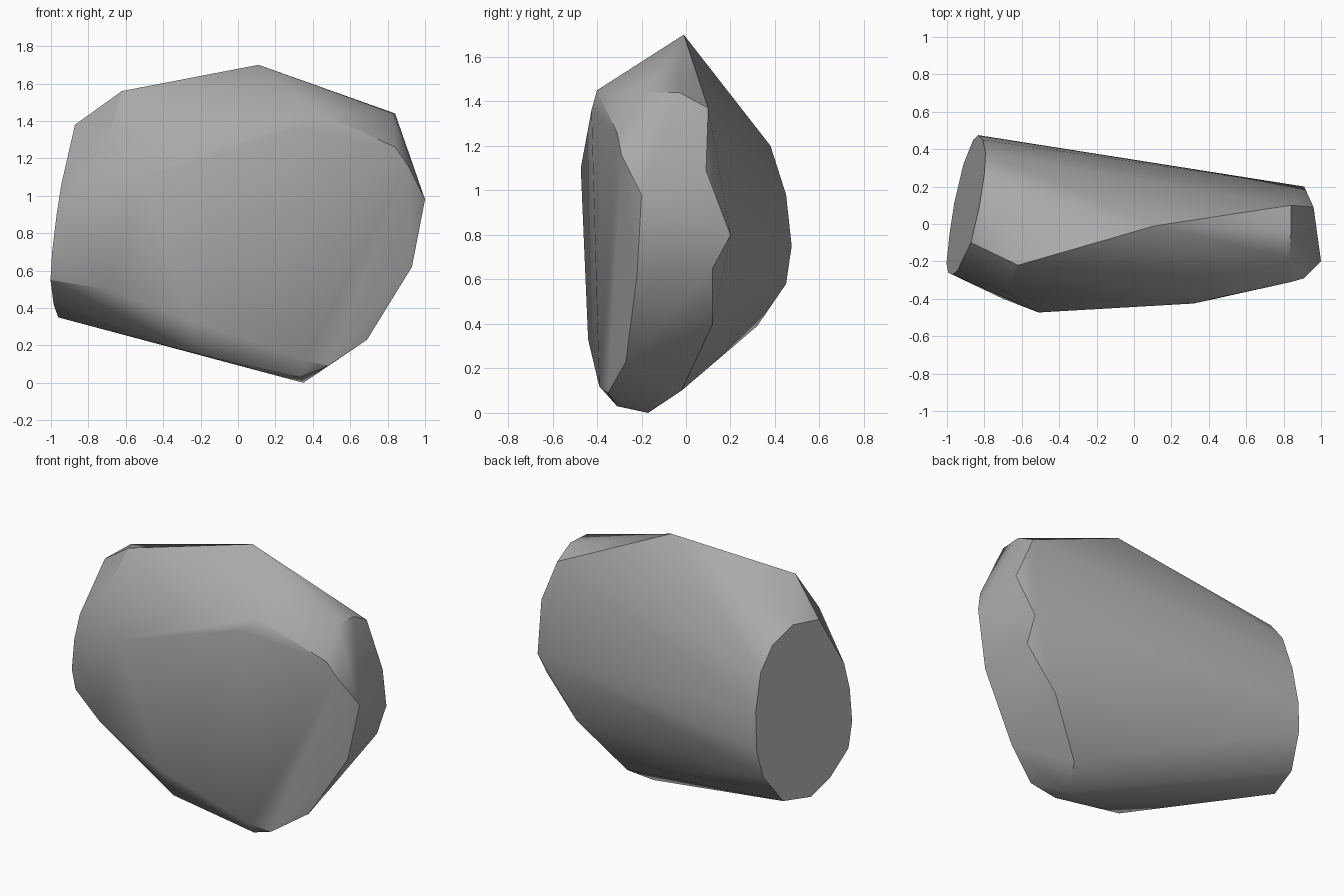
import bpy
import bmesh
from math import radians
from mathutils import Vector

default_cube = bpy.data.objects.get("Cube")
if default_cube:
    bpy.data.objects.remove(default_cube, do_unlink=True)


def make_material(name, color):
    material = bpy.data.materials.new(name)
    material.use_nodes = True
    material.diffuse_color = color
    shader = next(n for n in material.node_tree.nodes if n.type == 'BSDF_PRINCIPLED')
    shader.inputs["Base Color"].default_value = color
    return material


def left_cut(y, z):
    """Flat slanted cut closing the broad end of the rock."""
    return Vector((-1.03 + 0.21 * y + 0.13 * z, y, z))


# Outline of the flat broad end, as depth and height
broad_end_outline = [
    (-.1, 1.38), (.1, 1.41), (.27, 1.335), (.38, 1.2), (.45, .98),
    (.475, .75), (.45, .58), (.32, .39), (.11, .35), (-.05, .42),
    (-.21, .55), (-.26, .7), (-.27, .9), (-.25, 1.06), (-.17, 1.23),
]

# Chipped narrow end
narrow_end_corners = [
    (.83, -.18, 1.44), (.84, -.03, 1.44), (.84, .1, 1.37), (.96, .09, 1.09),
    (.91, .2, .8), (.9, .12, .65), (.69, .12, .4), (1, -.2, .98),
    (.91, -.29, 1.16), (.84, -.31, 1.26), (.93, -.22, .62), (.69, -.27, .23),
]

# Crest along the top
crest_corners = [(.11, -.01, 1.7), (-.62, -.22, 1.56), (.42, -.4, 1.45)]

# Bulging front face
front_corners = [
    (-.69, -.36, 1.31), (-.51, -.473, 1.1), (.32, -.425, 1.36),
    (-.25, -.44, .33), (-.7, -.4, .5), (.36, -.39, .12),
]

# Blunt foot
foot_corners = [
    (.35, -.17, 0), (.33, -.31, .03), (.48, -.35, .09),
    (.43, -.02, .1), (-.2, -.37, .15),
]

# Wrap all the corners in one hull
bm = bmesh.new()
for y, z in broad_end_outline:
    bm.verts.new(left_cut(y, z))
for group in (narrow_end_corners, crest_corners, front_corners, foot_corners):
    for corner in group:
        bm.verts.new(corner)
bmesh.ops.convex_hull(bm, input=list(bm.verts))
loose = [v for v in bm.verts if not v.link_faces]
bmesh.ops.delete(bm, geom=loose, context='VERTS')
bmesh.ops.dissolve_limit(bm, angle_limit=radians(1), verts=bm.verts, edges=bm.edges)
bmesh.ops.recalc_face_normals(bm, faces=bm.faces)

mesh = bpy.data.meshes.new("rock")
bm.to_mesh(mesh)
bm.free()
mesh.materials.append(make_material("stone grey", (0.4, 0.4, 0.4, 1)))

rock = bpy.data.objects.new("rock", mesh)
bpy.context.collection.objects.link(rock)
bpy.ops.object.select_all(action='DESELECT')
rock.select_set(True)
bpy.context.view_layer.objects.active = rock
bpy.ops.object.shade_smooth_by_angle(angle=radians(30))
